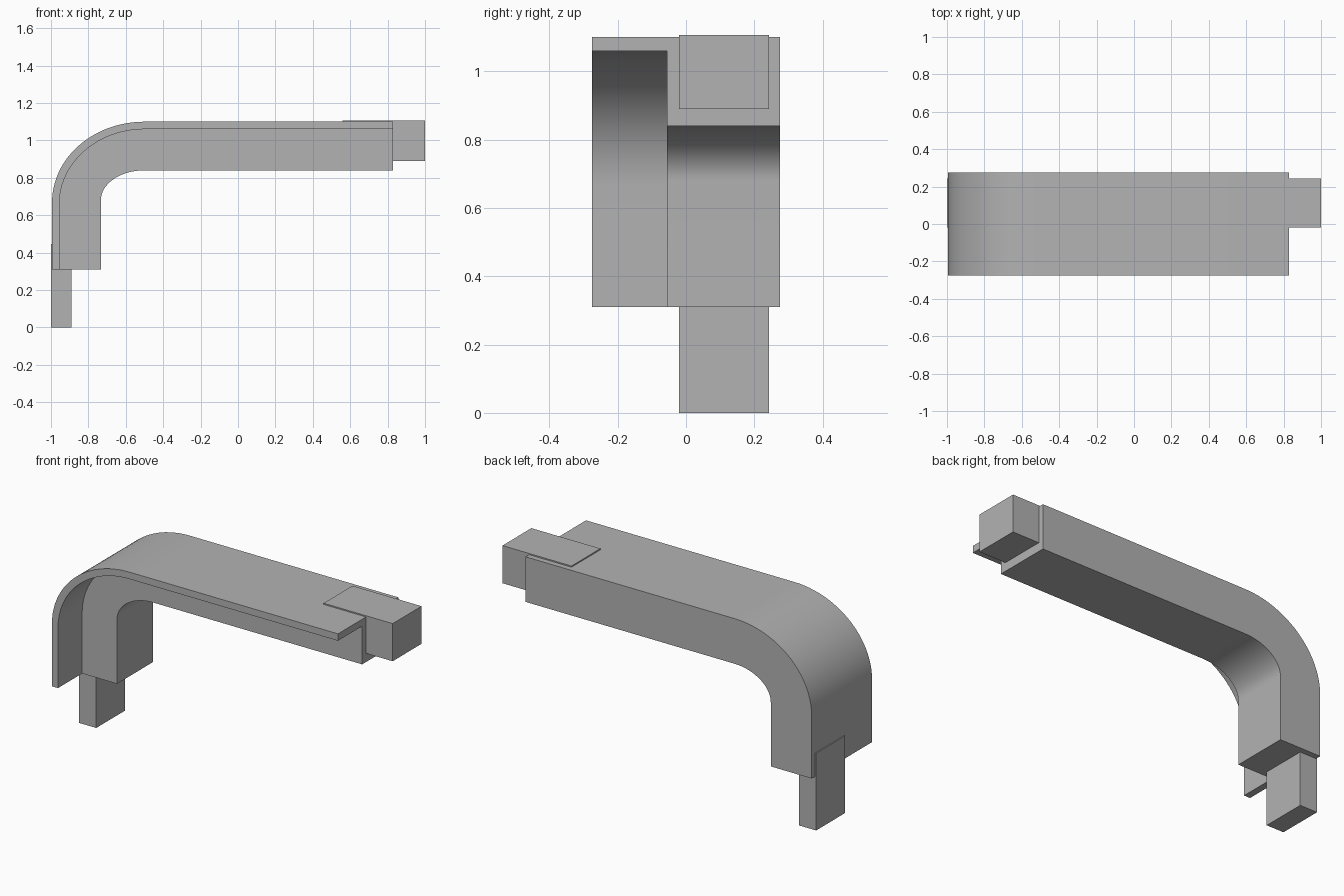
import bpy, bmesh, math

cube = bpy.data.objects.get("Cube")
if cube:
    bpy.data.objects.remove(cube, do_unlink=True)

grey = bpy.data.materials.new("plain grey")
grey.use_nodes = True
color = (0.45, 0.45, 0.45, 1)
grey.diffuse_color = color
grey.node_tree.nodes["Principled BSDF"].inputs["Base Color"].default_value = color

END_X, FOOT_Z, BEND_X = 0.83, 0.31, -0.5
STEPS = 24


def bend(left, top, start_z):
    """Edge running up the leg, round the bend and along the arm."""
    pts = [(left, FOOT_Z)]
    for i in range(STEPS + 1):
        a = math.pi / 2 * i / STEPS
        pts.append((BEND_X - (BEND_X - left) * math.cos(a),
                    start_z + (top - start_z) * math.sin(a)))
    return pts + [(END_X, top)]


def extrude(name, profile, y0, y1):
    """Solid made by sweeping an x-z profile along y."""
    bm = bmesh.new()
    face = bm.faces.new([bm.verts.new((x, y0, z)) for x, z in profile])
    swept = bmesh.ops.extrude_face_region(bm, geom=[face])["geom"]
    verts = [v for v in swept if isinstance(v, bmesh.types.BMVert)]
    bmesh.ops.translate(bm, vec=(0, y1 - y0, 0), verts=verts)
    bmesh.ops.recalc_face_normals(bm, faces=bm.faces)
    mesh = bpy.data.meshes.new(name)
    bm.to_mesh(mesh)
    bm.free()
    mesh.materials.append(grey)
    obj = bpy.data.objects.new(name, mesh)
    bpy.context.collection.objects.link(obj)
    bpy.ops.object.select_all(action="DESELECT")
    obj.select_set(True)
    bpy.context.view_layer.objects.active = obj
    bpy.ops.object.shade_smooth_by_angle(angle=math.radians(30))


def block(name, x0, x1, z0, z1):
    extrude(name, [(x0, z0), (x1, z0), (x1, z1), (x0, z1)], -0.02, 0.243)


# Curved body and the thin flange that continues its outer skin forward
outer = bend(-0.994, 1.1, 0.67)
body_inner = bend(-0.733, 0.84, 0.68)
flange_inner = bend(-0.955, 1.06, 0.66)
extrude("curved_body", outer + body_inner[::-1], -0.055, 0.275)
extrude("front_flange", outer + flange_inner[::-1], -0.275, -0.055)

# Connector blocks set into both ends
block("foot_tenon", -1, -0.89, 0, 0.445)
block("arm_tenon", 0.56, 1, 0.89, 1.107)
